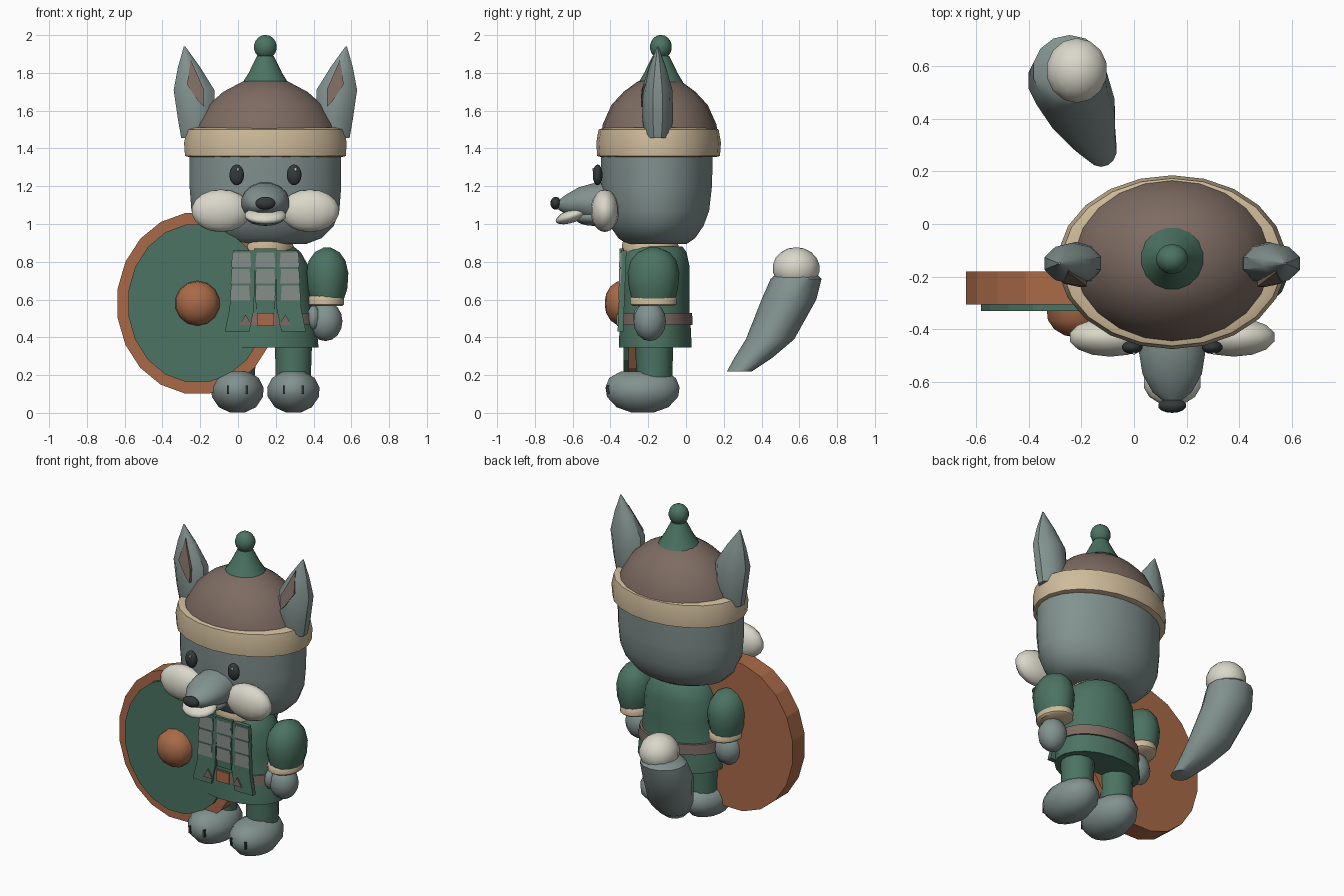
import bpy, bmesh, math
from mathutils import Vector

CX = 0.145  # body centre line


def srgb(h):
    c = [int(h[i:i + 2], 16) / 255 for i in (0, 2, 4)]
    return [v / 12.92 if v < 0.04045 else ((v + 0.055) / 1.055) ** 2.4 for v in c] + [1]


def material(name, h):
    m = bpy.data.materials.new(name)
    m.diffuse_color = srgb(h)
    return m


FUR = material("grey_fur", "82928F")
GREEN = material("green_cloth", "4B7362")
CREAM = material("cream_trim", "CFBB9A")
WHITE = material("white_fur", "DAD8CA")
BROWN = material("brown_leather", "7D6B62")
WOOD = material("orange_wood", "A96A48")
BLACK = material("black", "333939")
STEEL = material("steel_plate", "858D89")


def finish(name, bm, mat, angle=40):
    bmesh.ops.recalc_face_normals(bm, faces=bm.faces)
    me = bpy.data.meshes.new(name)
    bm.to_mesh(me)
    bm.free()
    me.materials.append(mat)
    ob = bpy.data.objects.new(name, me)
    bpy.context.collection.objects.link(ob)
    if angle:
        bpy.ops.object.select_all(action='DESELECT')
        ob.select_set(True)
        bpy.context.view_layer.objects.active = ob
        bpy.ops.object.shade_smooth_by_angle(angle=math.radians(angle))
    return ob


def loft(name, mat, rings, axis='z', n=20, angle=40):
    """Skin elliptical rings (x, y, z, half width, half depth) along z or y."""
    bm = bmesh.new()
    loops = []
    for x, y, z, a, b in rings:
        loop = []
        for i in range(n):
            t = 2 * math.pi * (i + 0.5) / n
            u, v = a * math.cos(t), b * math.sin(t)
            loop.append(bm.verts.new((x + u, y + v, z) if axis == 'z' else (x + u, y, z + v)))
        loops.append(loop)
    for p, q in zip(loops, loops[1:]):
        for i in range(n):
            j = (i + 1) % n
            bm.faces.new((p[i], p[j], q[j], q[i]))
    bm.faces.new(loops[0])
    bm.faces.new(loops[-1])
    return finish(name, bm, mat, angle)


def stack(name, mat, cx, cy, rows, **kw):
    """Loft of concentric rings given as (z, half width, half depth)."""
    return loft(name, mat, [(cx, cy, z, a, b) for z, a, b in rows], **kw)


def ball(name, mat, c, r, u=14, v=9, tilt=0):
    bm = bmesh.new()
    bmesh.ops.create_uvsphere(bm, u_segments=u, v_segments=v, radius=1)
    bmesh.ops.scale(bm, vec=r, verts=bm.verts)
    ob = finish(name, bm, mat, 60)
    ob.location = c
    ob.rotation_euler.x = tilt
    return ob


def plate(name, mat, pts, y, thick=0.009):
    """Upright plate from (x, z) outline; y may be a function of z."""
    bm = bmesh.new()
    fy = y if callable(y) else (lambda z: y)
    front = [bm.verts.new((px, fy(pz), pz)) for px, pz in pts]
    back = [bm.verts.new((px, fy(pz) + thick, pz)) for px, pz in pts]
    bm.faces.new(front)
    bm.faces.new(back)
    for i in range(len(pts)):
        j = (i + 1) % len(pts)
        bm.faces.new((front[i], front[j], back[j], back[i]))
    return finish(name, bm, mat, 0)


# Head and hat
HY = -0.155
stack("head", FUR, CX, HY, [(0.895, 0.22, 0.16), (0.925, 0.30, 0.205), (0.99, 0.365, 0.25),
      (1.07, 0.395, 0.28), (1.2, 0.405, 0.295), (1.4, 0.405, 0.30)], n=24)
stack("hat_band", CREAM, CX, -0.145, [(1.355, 0.41, 0.305), (1.36, 0.43, 0.325), (1.43, 0.435, 0.33),
      (1.50, 0.42, 0.318), (1.51, 0.39, 0.29)], n=22)
stack("hat_dome", BROWN, CX, -0.14, [(1.45, 0.39, 0.315), (1.53, 0.365, 0.30), (1.63, 0.305, 0.255),
      (1.70, 0.225, 0.19), (1.755, 0.12, 0.115), (1.765, 0.05, 0.05)], n=22)
stack("hat_cone", GREEN, CX, -0.133, [(1.75, 0.122, 0.12), (1.80, 0.09, 0.09), (1.89, 0.045, 0.045)], n=16)
ball("hat_bobble", GREEN, (CX, -0.133, 1.937), (0.062, 0.058, 0.064))

# Muzzle, jaw and nose
loft("muzzle", FUR, [(CX, -0.40, 1.11, 0.13, 0.115), (CX, -0.49, 1.113, 0.128, 0.105),
     (CX, -0.57, 1.115, 0.115, 0.08), (CX, -0.64, 1.103, 0.075, 0.05), (CX, -0.675, 1.10, 0.03, 0.025)],
     axis='y', n=16)
ball("lower_jaw", FUR, (CX, -0.49, 1.035), (0.105, 0.10, 0.045))
ball("white_lip", WHITE, (CX, -0.60, 1.045), (0.112, 0.095, 0.036), tilt=math.radians(20))
ball("nose", BLACK, (CX, -0.69, 1.11), (0.055, 0.028, 0.034))


def ear_depth(z):
    return -0.154 - 0.085 * min(1, (1.96 - z) / 0.26)


# Torso, neck and belt
BY = -0.163
stack("tunic", GREEN, CX, BY, [(0.345, 0.285, 0.195), (0.43, 0.277, 0.192), (0.52, 0.255, 0.185),
      (0.66, 0.24, 0.183), (0.78, 0.23, 0.183), (0.85, 0.19, 0.168), (0.882, 0.15, 0.145)], n=20)
stack("collar", CREAM, CX, -0.19, [(0.84, 0.145, 0.145), (0.885, 0.15, 0.152), (0.91, 0.14, 0.145)])
stack("belt", BROWN, CX, -0.16, [(0.465, 0.278, 0.197), (0.53, 0.27, 0.195)])

# Chest armour on a split apron
for r in range(3):
    top = 0.85 - r * 0.088
    for c in (-1, 0, 1):
        x = CX + c * (0.134 - 0.003 * (2 - r))
        plate("chest_plate", STEEL, [(x - 0.047, top), (x + 0.047, top),
              (x + 0.053, top - 0.078), (x - 0.053, top - 0.078)], lambda z: -0.352 - 0.02 * (0.87 - z), 0.012)
plate("apron_middle", GREEN, [(CX - 0.06, 0.87), (CX + 0.06, 0.87), (CX + 0.05, 0.55), (CX - 0.05, 0.55)], -0.352, 0.02)
plate("buckle", WOOD, [(CX - 0.045, 0.53), (CX + 0.045, 0.53), (CX + 0.045, 0.46), (CX - 0.045, 0.46)], -0.365)

# Mirrored parts
for s, side in ((-1, "left"), (1, "right")):
    def X(d):
        return CX + s * d

    # Ear with inner patch
    loft(side + "_ear", FUR, [(X(0.362), -0.15, 1.455, 0.088, 0.065), (X(0.366), -0.15, 1.56, 0.103, 0.082),
         (X(0.378), -0.15, 1.71, 0.113, 0.078), (X(0.404), -0.15, 1.83, 0.062, 0.044),
         (X(0.428), -0.15, 1.94, 0.004, 0.004)], n=10)
    plate(side + "_inner_ear", BROWN, [(X(0.395), 1.87), (X(0.415), 1.74), (X(0.355), 1.65),
          (X(0.325), 1.62), (X(0.325), 1.71)], ear_depth, 0.02)
    # Face
    ball(side + "_cheek", WHITE, (X(0.235), -0.43, 1.07), (0.16, 0.075, 0.113))
    ball(side + "_eye", BLACK, (X(0.152), -0.468, 1.26), (0.04, 0.026, 0.055))
    ball(side + "_eye_glint", WHITE, (X(0.152) + 0.007, -0.491, 1.288), (0.007, 0.005, 0.009), 8, 5)
    # Apron strip with a small triangle ornament
    plate(side + "_apron", GREEN, [(X(0.055), 0.86), (X(0.17), 0.86), (X(0.19), 0.55), (X(0.215), 0.43),
          (X(0.085), 0.43), (X(0.06), 0.55)], lambda z: -0.345 - 0.04 * (0.86 - z), 0.03)
    plate(side + "_ornament", BROWN, [(X(0.105), 0.52), (X(0.138), 0.465), (X(0.072), 0.465)], -0.368)
    # Arm, cuff and hand
    AX, AY = X(0.327), -0.172
    stack(side + "_sleeve", GREEN, AX, AY, [(0.60, 0.09, 0.115), (0.66, 0.11, 0.13), (0.74, 0.115, 0.137),
          (0.805, 0.10, 0.122), (0.85, 0.068, 0.085), (0.875, 0.02, 0.025)], n=14)
    stack(side + "_cuff", CREAM, AX - s * 0.008, AY, [(0.565, 0.088, 0.11), (0.575, 0.099, 0.124),
          (0.605, 0.10, 0.126), (0.62, 0.09, 0.115)], n=16)
    ball(side + "_hand", FUR, (X(0.318), -0.192, 0.485), (0.09, 0.086, 0.105), 12, 8)
    ball(side + "_thumb", FUR, (X(0.255), -0.235, 0.505), (0.035, 0.045, 0.065), 10, 6)
    # Leg and paw
    stack(side + "_leg", GREEN, X(0.148), -0.168, [(0.17, 0.095, 0.095), (0.28, 0.098, 0.098), (0.45, 0.105, 0.10)], n=14)
    stack(side + "_paw", FUR, X(0.148), -0.23, [(0.002, 0.04, 0.06), (0.03, 0.10, 0.14), (0.085, 0.138, 0.192),
          (0.135, 0.141, 0.20), (0.185, 0.115, 0.18), (0.218, 0.06, 0.12)], n=16)
    for d in (-0.05, 0.05):
        x = X(0.148) + d
        plate("toe_line", BLACK, [(x - 0.006, 0.10), (x + 0.006, 0.10), (x + 0.006, 0.145), (x - 0.006, 0.145)], -0.421, 0.03)

# Oval shield with painted face and boss
SX, SZ = -0.215, 0.58
for name, mat, y0, y1, a, b in (("shield_rim", WOOD, -0.18, -0.305, 0.428, 0.483),
                                ("shield_face", GREEN, -0.29, -0.33, 0.37, 0.423)):
    loft(name, mat, [(SX, y0, SZ, a, b), (SX, y1, SZ, a, b)], axis='y', n=20, angle=0)
loft("shield_boss", WOOD, [(SX, -0.32, SZ, 0.12, 0.12), (SX, -0.365, SZ, 0.115, 0.115),
     (SX, -0.40, SZ, 0.09, 0.09), (SX, -0.423, SZ, 0.05, 0.05), (SX, -0.43, SZ, 0.01, 0.01)], axis='y', n=14)

# Tail with white tip
loft("tail", FUR, [(-0.125, 0.283, 0.22, 0.06, 0.066), (-0.165, 0.355, 0.29, 0.095, 0.10),
     (-0.205, 0.445, 0.39, 0.135, 0.128), (-0.252, 0.545, 0.60, 0.152, 0.145),
     (-0.245, 0.583, 0.71, 0.14, 0.135), (-0.23, 0.585, 0.74, 0.10, 0.10)], n=14)
ball("tail_tip", WHITE, (-0.217, 0.583, 0.765), (0.118, 0.125, 0.112))
